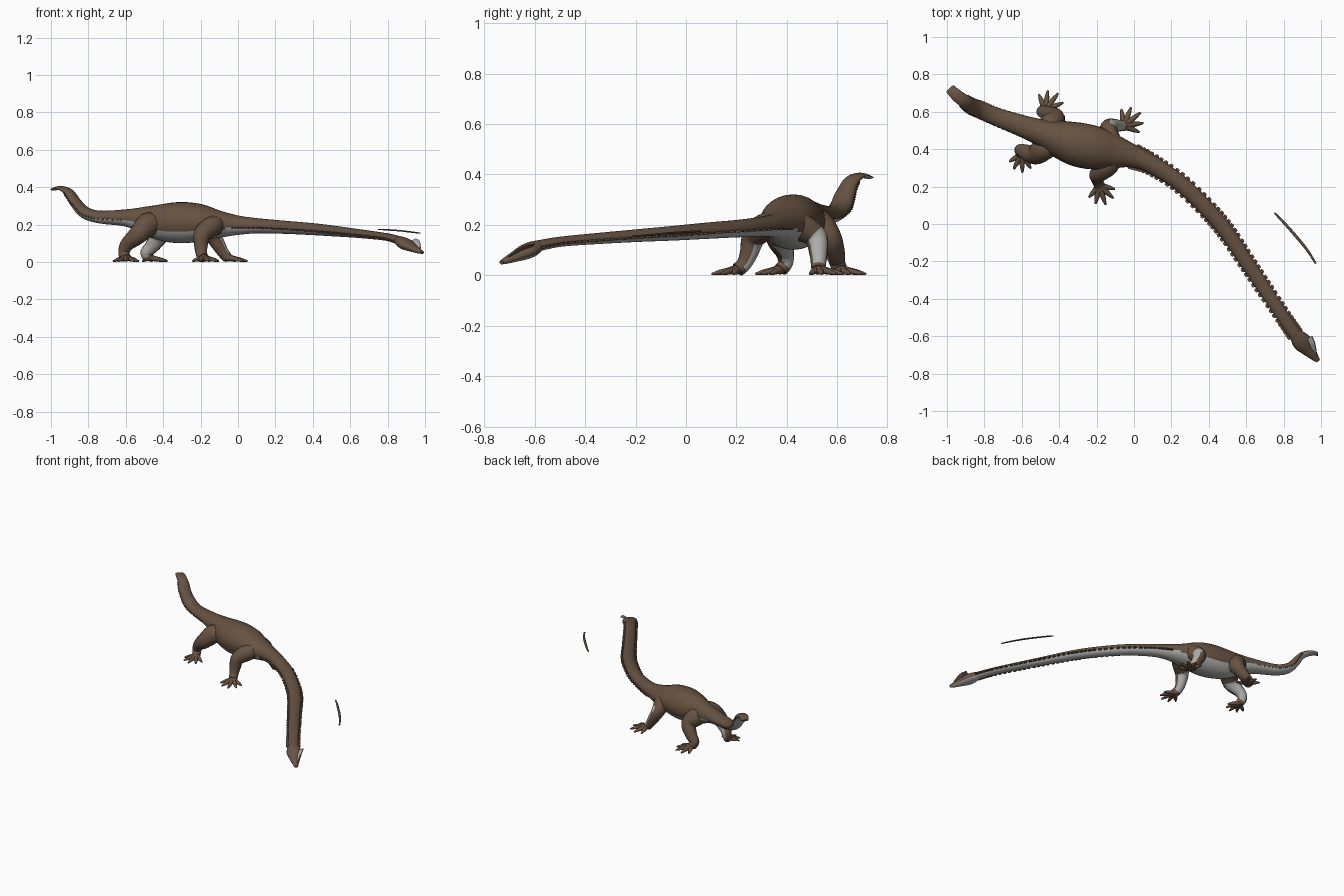
import bpy, bmesh, math
from mathutils import Vector

if "Cube" in bpy.data.objects:
    bpy.data.objects.remove(bpy.data.objects["Cube"])


def mat(name, c):
    m = bpy.data.materials.new(name)
    m.diffuse_color = (*c, 1)
    m.use_nodes = True
    m.node_tree.nodes["Principled BSDF"].inputs["Base Color"].default_value = m.diffuse_color
    return m


BROWN = mat("brown hide", (0.135, 0.085, 0.053))
GREY = mat("pale grey belly", (0.42, 0.42, 0.41))
DARK = mat("dark eye", (0.04, 0.03, 0.022))
MATS = [BROWN, GREY, DARK]
Z = Vector((0, 0, 1))


def spline(rows, n):
    # Catmull-Rom through rows of any length
    out = []
    for i in range(len(rows) - 1):
        p = [rows[min(max(i + k, 0), len(rows) - 1)] for k in (-1, 0, 1, 2)]
        for j in range(n):
            t = j / n
            out.append([0.5 * (2 * b + (c - a) * t + (2 * a - 5 * b + 4 * c - d) * t * t
                               + (3 * b - a - 3 * c + d) * t ** 3) for a, b, c, d in zip(*p)])
    return out + [list(rows[-1])]


def frames(pts, ref):
    # centre, side and up directions along a path
    res = []
    for i, p in enumerate(pts):
        t = (Vector(pts[min(i + 1, len(pts) - 1)][:3]) - Vector(pts[max(i - 1, 0)][:3])).normalized()
        s = t.cross(ref).normalized()
        res.append((Vector(p[:3]), s, s.cross(t).normalized(), p))
    return res


def finish(bm, name):
    bmesh.ops.recalc_face_normals(bm, faces=bm.faces)
    me = bpy.data.meshes.new(name)
    bm.to_mesh(me)
    bm.free()
    for m in MATS:
        me.materials.append(m)
    ob = bpy.data.objects.new(name, me)
    bpy.context.collection.objects.link(ob)
    return ob


def loft(bm, rows, n, sides, ref, rule=None):
    # elliptical tube; rule(u, angle, outward) gives the material index
    fr = frames(spline(rows, n), ref)
    rings = []
    for c, s, u, p in fr:
        w, h = p[3], p[4] if len(p) > 4 else p[3]
        rings.append([bm.verts.new(c + s * w * math.cos(2 * math.pi * k / sides)
                                   + u * h * math.sin(2 * math.pi * k / sides)) for k in range(sides)])
    for i in range(len(rings) - 1):
        for k in range(sides):
            q = (k + 1) % sides
            f = bm.faces.new((rings[i][k], rings[i][q], rings[i + 1][q], rings[i + 1][k]))
            f.smooth = True
            if rule:
                out = f.calc_center_median() - (fr[i][0] + fr[i + 1][0]) / 2
                f.material_index = rule(i / (len(rings) - 1), 2 * math.pi * (k + .5) / sides, out)
    for r in (rings[0], rings[-1]):
        bm.faces.new(r)


# Body: tail tip, trunk, long neck (x, y, z, half width, half height)
TAIL = [(-0.985, .725, .388, .026, .006), (-.95, .69, .396, .032, .011), (-.905, .655, .373, .036, .02),
        (-.87, .63, .32, .042, .028), (-.82, .61, .266, .046, .032), (-.74, .575, .241, .048, .034),
        (-.6, .525, .236, .058, .046)]
TRUNK = [(-.5, .49, .225, .072, .072), (-.4, .455, .212, .1, .1), (-.3, .425, .211, .118, .11),
         (-.2, .405, .21, .115, .1), (-.1, .385, .202, .09, .073)]
NECK = [(0, .36, .197, .06, .052), (.1, .315, .194, .049, .041), (.25, .215, .186, .044, .035),
        (.4, .07, .176, .042, .032), (.5, -.05, .167, .041, .029), (.6, -.2, .157, .038, .025),
        (.7, -.35, .146, .036, .022), (.8, -.5, .133, .034, .02), (.865, -.595, .115, .034, .022)]
bm = bmesh.new()
loft(bm, TAIL + TRUNK + NECK, 6, 28, Z,
     lambda u, a, o: math.sin(a) < (-.45 if .36 < u < .57 else -.3))
finish(bm, "body_with_neck_and_tail")

# Head
HEAD = [(.86, -.585, .118, .032, .022), (.88, -.61, .105, .045, .029), (.903, -.637, .092, .05, .029),
        (.935, -.675, .075, .036, .021), (.965, -.71, .06, .022, .014), (.985, -.731, .051, .012, .008)]
bm = bmesh.new()
loft(bm, HEAD, 5, 24, Z, lambda u, a, o: math.sin(a) < -.6)
finish(bm, "head")

# Flap on one side of the snout: pale inside, brown outside
bm = bmesh.new()
low = [(.922, -.615, .114), (.932, -.645, .102), (.945, -.67, .088), (.966, -.708, .066)]
high = [(.95, -.6, .126), (.965, -.635, .12), (.972, -.67, .104), (.975, -.702, .078)]
grid = [[[bm.verts.new(Vector(p) + Vector((.003, .002, -.003)) * k) for p in row]
         for row in (low, high)] for k in (0, 1)]
for k in (0, 1):
    for i in range(3):
        a, b = grid[k]
        bm.faces.new((a[i], a[i + 1], b[i + 1], b[i])).material_index = 1 - k
for r in (0, 1):
    for i in range(3):
        a, b = grid[0][r], grid[1][r]
        bm.faces.new((a[i], a[i + 1], b[i + 1], b[i]))
for i in (0, 3):
    bm.faces.new((grid[0][0][i], grid[0][1][i], grid[1][1][i], grid[1][0][i]))
finish(bm, "snout_flap")

# Eye
bm = bmesh.new()
bmesh.ops.create_uvsphere(bm, u_segments=10, v_segments=8, radius=.006)
for v in bm.verts:
    v.co += Vector((.893, -.675, .097))
for f in bm.faces:
    f.material_index, f.smooth = 2, True
finish(bm, "eye")


# Row of overlapping scales down each flank
def scale_row(name, rows, count, size):
    bm = bmesh.new()
    fr = frames(spline(rows, 40), Z)
    outl = [(-.9, -.4), (.9, -.4), (.45, .85), (-.35, 1), (-1.1, .7)]
    for i in range(count):
        c, s, u, p = fr[int((i + .5) / count * (len(fr) - 1))]
        t = s.cross(u)
        t = -t if t.x < 0 else t
        for sg in (-1, 1):
            base = c + s * sg * p[3] * .93 - u * p[4] * .25
            lo, hi = [[bm.verts.new(base + t * a * size * .85 + s * sg * b * size + u * h)
                       for a, b in outl] for h in (-.004, .004)]
            sides = [[lo[k], lo[(k + 1) % 5], hi[(k + 1) % 5], hi[k]] for k in range(5)]
            for f in [lo, hi] + sides:
                bm.faces.new(f)
    finish(bm, name)


scale_row("neck_side_scales", NECK, 44, .016)
scale_row("tail_side_scales", TAIL[2:], 24, .006)

# Loose thin strip beside the neck
bm = bmesh.new()
loft(bm, [(.75, .06, .175, .005, .003), (.79, .02, .173, .007, .004), (.87, -.07, .167, .008, .004),
          (.93, -.145, .16, .007, .004), (.972, -.212, .155, .005, .003)], 6, 8, Z)
finish(bm, "loose_side_strip")


# Legs: joint path with radius, then a foot with five tapering toes
def leg(name, joints, inward, heading, reach, spread=30):
    inward = Vector(inward).normalized()
    bm = bmesh.new()
    loft(bm, joints, 5, 16, Vector((1, .3, 0)),
         lambda u, a, o: o.normalized().dot(inward) > .5 and .35 < u < .85)
    ax, ay = joints[-1][:2]
    for k in range(5):
        a = math.radians(heading + (k - 2) * spread)
        d = Vector((math.cos(a), math.sin(a), 0)) * reach * (.85, 1, 1.08, 1, .85)[k]
        prof = [(0, .024, .024), (.35, .018, .016), (.7, .012, .012), (1, .005, .005)]
        loft(bm, [(ax + d.x * f, ay + d.y * f, z, r, r * .85) for f, z, r in prof], 3, 8, Z)
    finish(bm, name)


leg("front_leg_near", [(-.1, .36, .2, .048), (-.14, .31, .19, .055), (-.19, .268, .15, .047),
                       (-.198, .25, .09, .037), (-.195, .23, .045, .03), (-.185, .205, .022, .029)],
    (.3, 1, -.2), -72, .1)
leg("front_leg_far", [(-.1, .41, .2, .048), (-.13, .46, .19, .055), (-.135, .515, .15, .046),
                      (-.1, .525, .085, .036), (-.075, .525, .045, .03), (-.055, .525, .022, .028)],
    (.6, .1, .2), 38, .107)
leg("hind_leg_near", [(-.43, .43, .2, .055), (-.48, .405, .2, .065), (-.53, .37, .15, .053),
                      (-.592, .39, .095, .038), (-.61, .395, .05, .03), (-.6, .375, .022, .028)],
    (.6, .6, -.2), -88, .093)
leg("hind_leg_far", [(-.43, .48, .2, .055), (-.45, .52, .2, .065), (-.42, .565, .15, .052),
                     (-.455, .59, .09, .04), (-.49, .6, .05, .032), (-.475, .61, .022, .03)],
    (-.2, -1, -.2), 52, .105)
